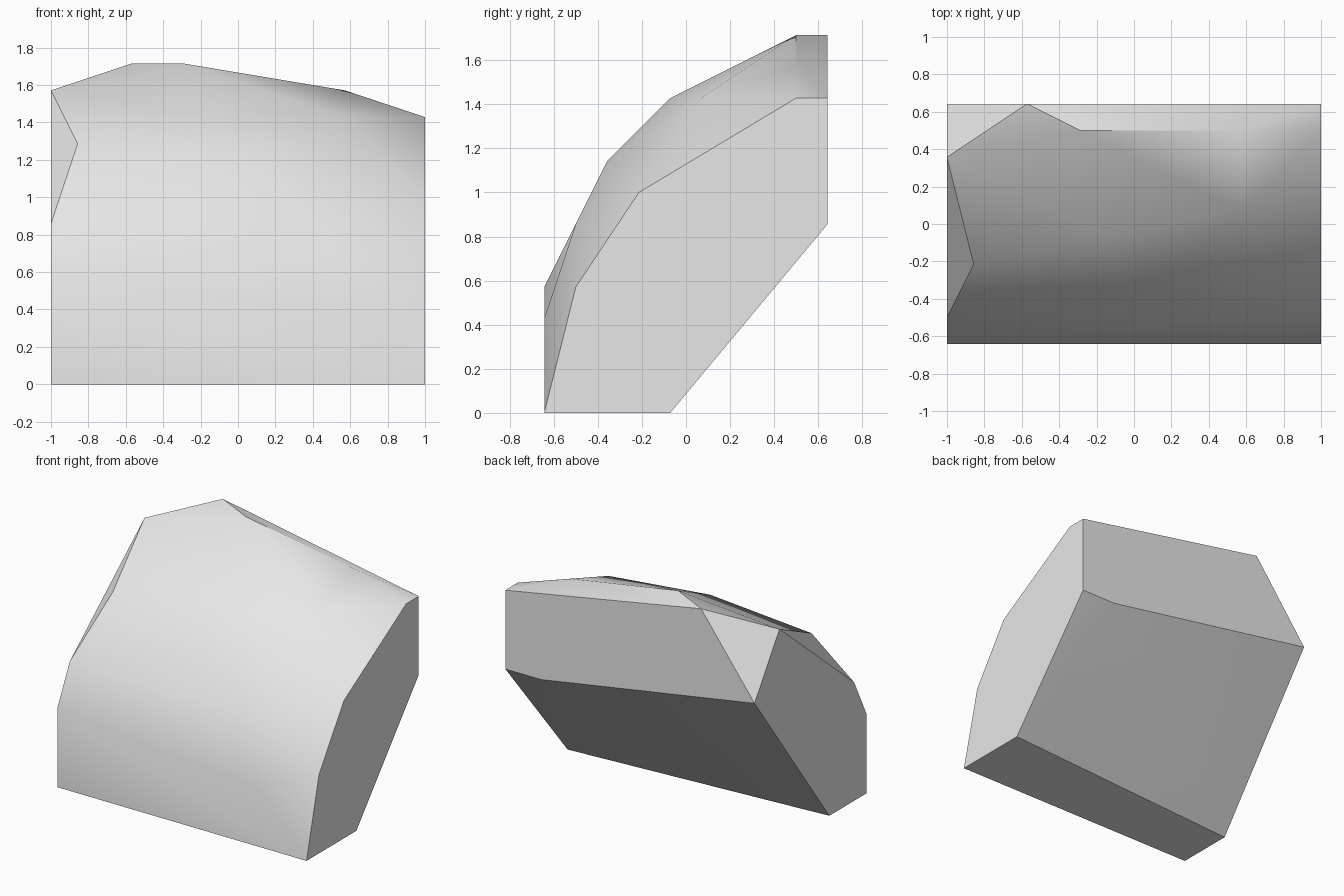
import bpy
import bmesh
import math

cube = bpy.data.objects.get("Cube")
if cube:
    bpy.data.objects.remove(cube, do_unlink=True)

# Plain stone grey
stone = bpy.data.materials.new("stone_grey")
grey = (0.8, 0.8, 0.8, 1.0)
stone.use_nodes = True
stone.diffuse_color = grey
stone.node_tree.nodes["Principled BSDF"].inputs["Base Color"].default_value = grey

# Corners of the boulder, counted in sevenths of a unit
step = 1 / 7
left_end = [(7, -4.5, 0), (7, -3.5, 4), (7, -1.5, 7), (7, 3.5, 10),
            (7, 4.5, 10), (7, 4.5, 6), (7, -0.5, 0)]
right_end = [(-7, -4.5, 0), (-7, -4.5, 4), (-7, -3.5, 6), (-7, 2.5, 11),
             (-7, 4.5, 8), (-7, -1.5, 0)]
ridge = [(-4, 4.5, 12), (-2, 3.5, 12), (4, 3.5, 11)]
back_edge = [(5, 4.5, 6)]
front_bulge = [(-6, -1.5, 9), (0, -2.5, 8), (-1, -0.5, 10),
               (4, 0.5, 10), (4, -4.5, 3), (3, -3.5, 6)]

# Wrap the corners in one closed skin and merge its flat areas
bm = bmesh.new()
for corner in left_end + right_end + ridge + back_edge + front_bulge:
    bm.verts.new([c * step for c in corner])
hull = bmesh.ops.convex_hull(bm, input=bm.verts)
inside = {v for v in hull["geom_interior"] + hull["geom_unused"]
          if isinstance(v, bmesh.types.BMVert)}
bmesh.ops.delete(bm, geom=list(inside), context="VERTS")
bmesh.ops.dissolve_limit(bm, angle_limit=math.radians(0.5),
                         verts=bm.verts, edges=bm.edges)
bmesh.ops.recalc_face_normals(bm, faces=bm.faces)
mesh = bpy.data.meshes.new("boulder")
bm.to_mesh(mesh)
bm.free()
mesh.materials.append(stone)

boulder = bpy.data.objects.new("boulder", mesh)
bpy.context.collection.objects.link(boulder)

# Soft front, crisp outer edges
bpy.ops.object.select_all(action="DESELECT")
boulder.select_set(True)
bpy.context.view_layer.objects.active = boulder
bpy.ops.object.shade_smooth_by_angle(angle=math.radians(35))
